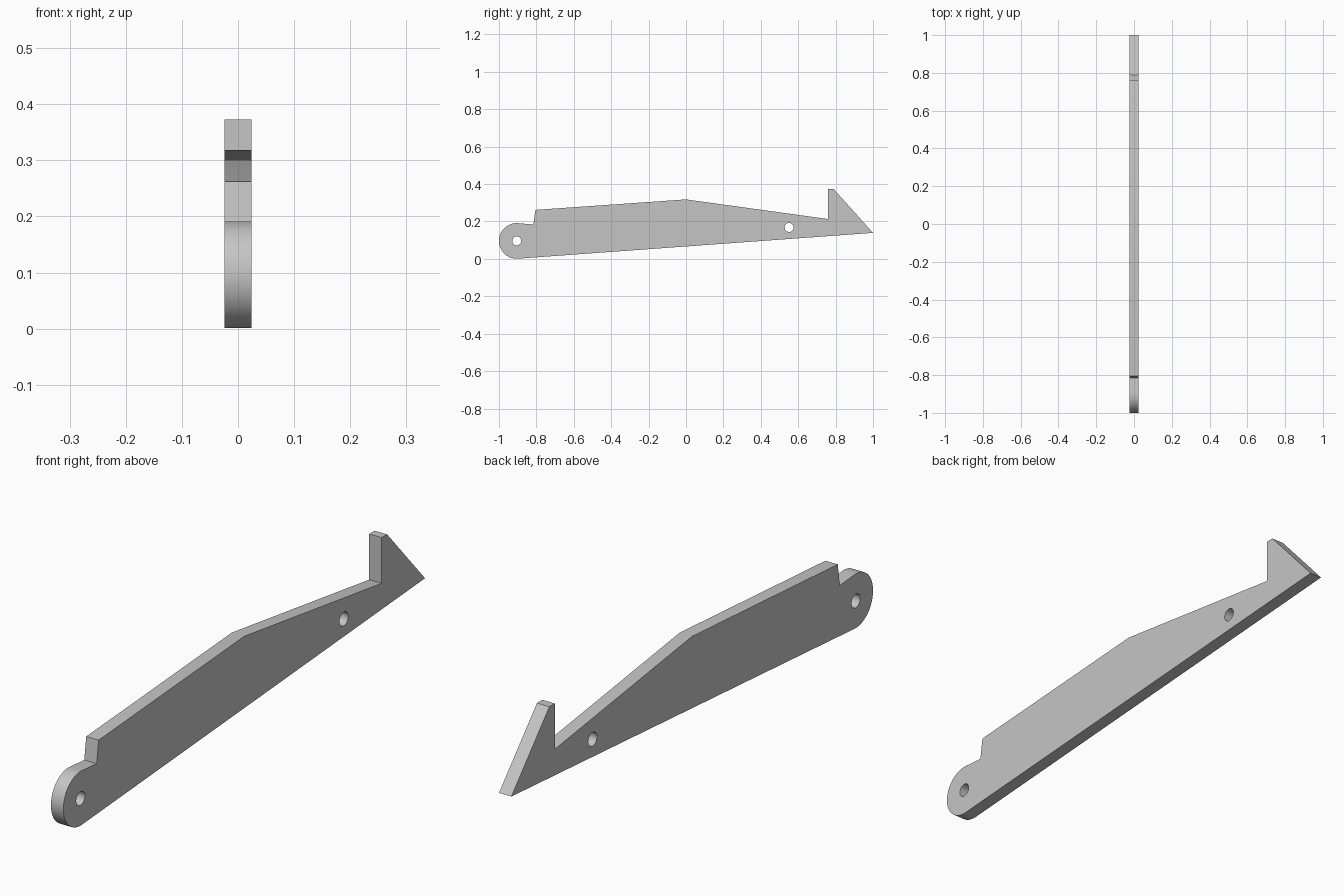
import bpy, math
from mathutils import Matrix

cube = bpy.data.objects.get("Cube")
if cube:
    bpy.data.objects.remove(cube, do_unlink=True)

HALF_THICKNESS = 0.024
PIVOT = (-0.905, 0.096)
END_RADIUS = 0.095
HOLE_RADIUS = 0.024


def arc(centre, radius, start, end, steps):
    """Points along an arc, angles in degrees."""
    angles = [math.radians(start + (end - start) * i / steps) for i in range(steps + 1)]
    return [(centre[0] + radius * math.cos(a), centre[1] + radius * math.sin(a)) for a in angles]


def add_loop(curve, points):
    spline = curve.splines.new("POLY")
    spline.points.add(len(points) - 1)
    for p, (y, z) in zip(spline.points, points):
        p.co = (y, z, 0, 1)
    spline.use_cyclic_u = True


# Flat grey material
grey = bpy.data.materials.new("grey")
grey.use_nodes = True
colour = (0.56, 0.56, 0.56, 1)
grey.diffuse_color = colour
grey.node_tree.nodes["Principled BSDF"].inputs["Base Color"].default_value = colour

# Side profile: rounded pivot end, then tip, hook, ridge and notch
outline = arc(PIVOT, END_RADIUS, 84, 274, 40) + [
    (1.0, 0.139), (0.79, 0.373), (0.76, 0.373), (0.76, 0.213),
    (0.0, 0.318), (-0.805, 0.262), (-0.816, 0.184),
]

curve = bpy.data.curves.new("lever_profile", "CURVE")
curve.dimensions = "2D"
curve.fill_mode = "BOTH"
curve.extrude = HALF_THICKNESS
add_loop(curve, outline)

# Pivot hole and pin hole
for centre in (PIVOT, (0.551, 0.168)):
    add_loop(curve, arc(centre, HOLE_RADIUS, 0, 360, 32)[:-1])

# Turn the extruded profile into a mesh plate standing in the YZ plane
profile = bpy.data.objects.new("lever_profile", curve)
bpy.context.collection.objects.link(profile)
bpy.context.view_layer.update()
mesh = bpy.data.meshes.new_from_object(profile.evaluated_get(bpy.context.evaluated_depsgraph_get()))
bpy.data.objects.remove(profile, do_unlink=True)
mesh.transform(Matrix(((0, 0, 1, 0), (1, 0, 0, 0), (0, 1, 0, 0), (0, 0, 0, 1))))
mesh.materials.clear()
mesh.materials.append(grey)

lever = bpy.data.objects.new("hooked_lever", mesh)
bpy.context.collection.objects.link(lever)
for o in bpy.context.selected_objects:
    o.select_set(False)
lever.select_set(True)
bpy.context.view_layer.objects.active = lever

# Weld the caps to the rim and keep sharp edges crisp
bpy.ops.object.mode_set(mode="EDIT")
bpy.ops.mesh.select_all(action="SELECT")
bpy.ops.mesh.remove_doubles(threshold=0.0001)
bpy.ops.mesh.normals_make_consistent(inside=False)
bpy.ops.object.mode_set(mode="OBJECT")
bpy.ops.object.shade_smooth_by_angle(angle=math.radians(30))
